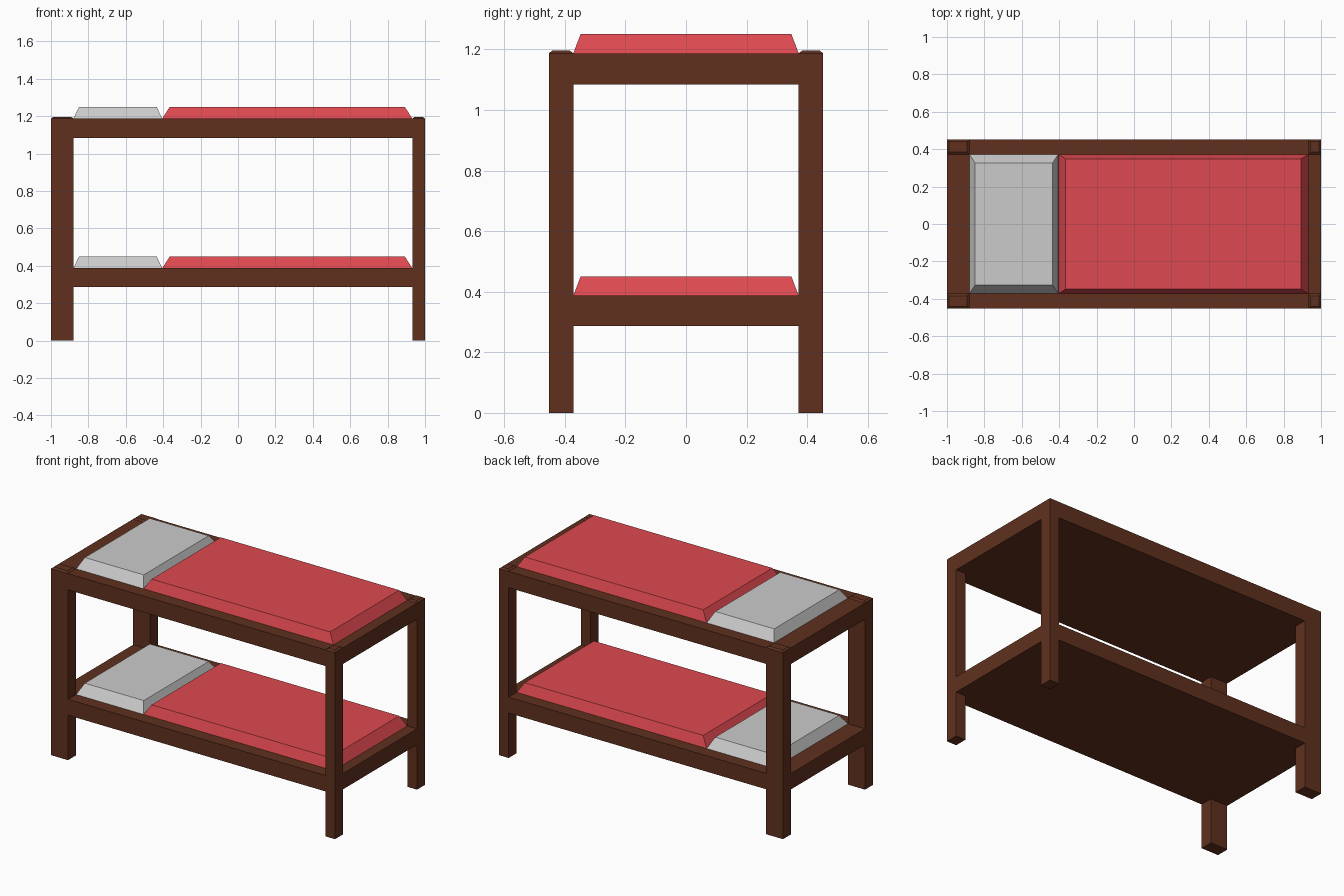
import bpy, bmesh

if "Cube" in bpy.data.objects:
    bpy.data.objects.remove(bpy.data.objects["Cube"])


def material(name, color):
    m = bpy.data.materials.new(name)
    m.diffuse_color = (*color, 1)
    m.use_nodes = True
    m.node_tree.nodes["Principled BSDF"].inputs["Base Color"].default_value = m.diffuse_color
    return m


WOOD = material("dark_wood", (0.115, 0.03, 0.013))
RED = material("red_cloth", (0.72, 0.066, 0.08))


def add_block(bm, x, y, z, inset=(0, 0)):
    """Box over the given ranges; its top is drawn in by inset on x and y."""
    verts = bmesh.ops.create_cube(bm, size=1)["verts"]
    for v in verts:
        top = v.co.z > 0
        for i, rng in enumerate((x, y)):
            hi = v.co[i] > 0
            d = inset[i] if top else 0
            v.co[i] = rng[1] - d if hi else rng[0] + d
        v.co.z = z[1] if top else z[0]


def finish(bm, name, mat=None):
    mesh = bpy.data.meshes.new(name)
    bm.to_mesh(mesh)
    bm.free()
    obj = bpy.data.objects.new(name, mesh)
    bpy.context.collection.objects.link(obj)
    if mat:
        mesh.materials.append(mat)
    return obj


def block(name, *args, mat=None, inset=(0, 0)):
    bm = bmesh.new()
    add_block(bm, *args, inset=inset)
    return finish(bm, name, mat)


Y_OUT, Y_IN = 0.453, 0.372
X_HEAD, X_FOOT = (-1, -0.88), (0.932, 1)
DECKS = {"lower": (0.286, 0.387), "upper": (1.084, 1.187)}

# Posts: thick at the head end, thin at the foot, in lengths between the decks
for end, x in (("head", X_HEAD), ("foot", X_FOOT)):
    for side, y in (("front", (-Y_OUT, -Y_IN)), ("back", (Y_IN, Y_OUT))):
        bm = bmesh.new()
        add_block(bm, x, y, (0, DECKS["lower"][0]))
        add_block(bm, x, y, (DECKS["lower"][1], DECKS["upper"][0]))
        add_block(bm, x, y, (DECKS["upper"][1], 1.196), inset=(0.012, 0.012))
        finish(bm, f"{side}_{end}_post", WOOD)

# Decks with bedding
for level, z in DECKS.items():
    block(f"{level}_bed_frame", (-1, 1), (-Y_OUT, Y_OUT), z, mat=WOOD)
    bedding_z = (z[1], z[1] + 0.063)
    block(f"{level}_blanket", (-0.405, X_FOOT[0]), (-Y_IN, Y_IN), bedding_z,
          mat=RED, inset=(0.04, 0.024))
    block(f"{level}_pillow", (X_HEAD[1], -0.405), (-Y_IN, Y_IN), bedding_z,
          inset=(0.03, 0.045))
